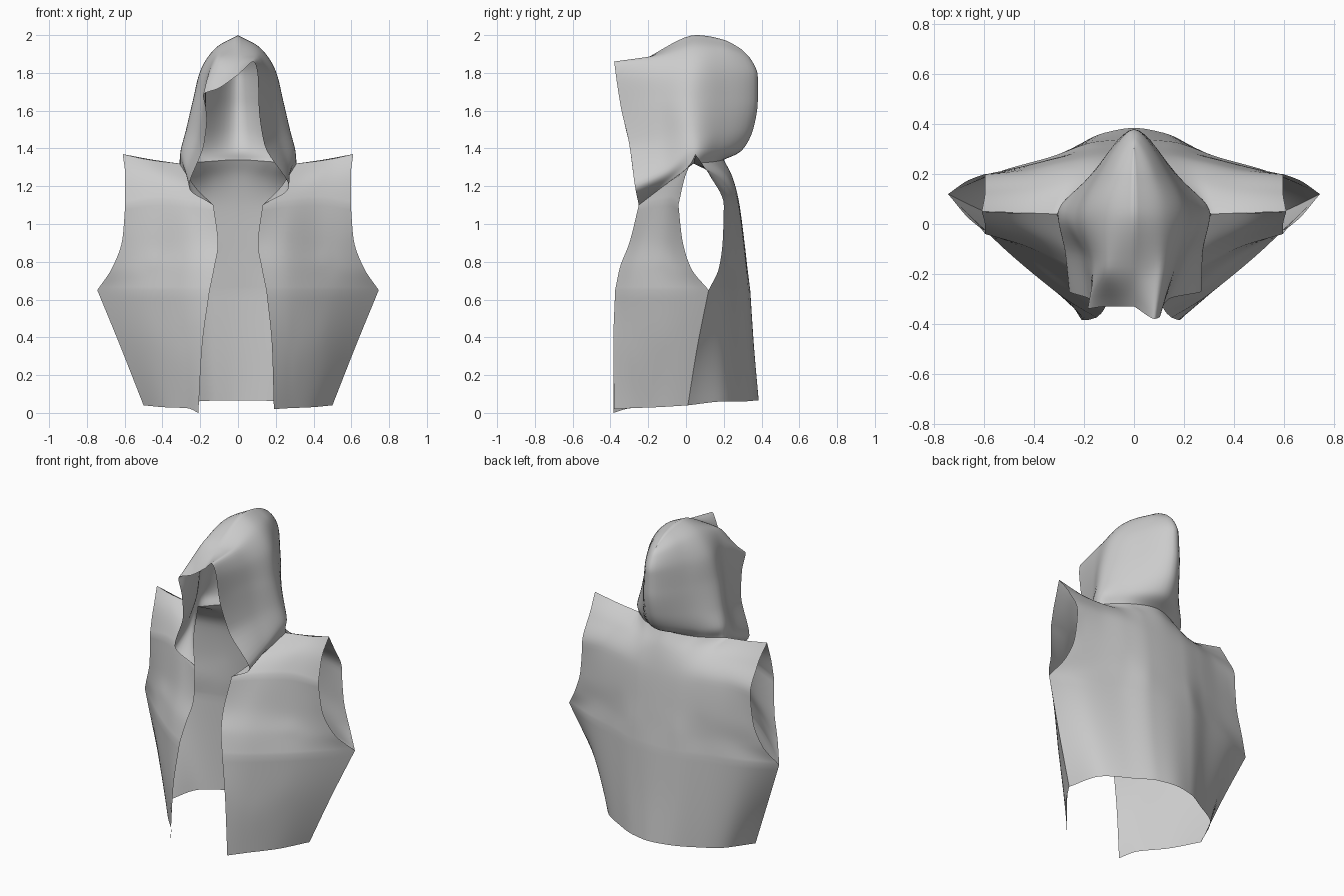
import bpy, bmesh

STEPS = 7


def smooth_line(pts, corners=()):
    """Monotone cubic through the points, no overshoot; breaks at corners."""
    if corners:
        k = corners[-1]
        return smooth_line(pts[:k + 1], corners[:-1])[:-1] + smooth_line(pts[k:])
    n = len(pts)
    cols = []
    for c in range(3):
        v = [p[c] for p in pts]
        d = [v[i + 1] - v[i] for i in range(n - 1)]
        m = [d[0]] + [2 * a * b / (a + b) if a * b > 0 else 0
                      for a, b in zip(d, d[1:])] + [d[-1]]
        out = []
        for i in range(n - 1):
            for s in range(STEPS):
                t = s / STEPS
                out.append((2*t**3 - 3*t**2 + 1) * v[i] + (t**3 - 2*t**2 + t) * m[i]
                           + (3*t**2 - 2*t**3) * v[i + 1] + (t**3 - t**2) * m[i + 1])
        cols.append(out + [v[-1]])
    return list(zip(*cols))


def cloth(name, rows, row_corners=None, col_corners=()):
    """Smooth cloth patch through a small grid of control points."""
    row_corners = row_corners or {}
    across = [smooth_line(r, row_corners.get(i, ())) for i, r in enumerate(rows)]
    lines = [smooth_line(col, col_corners) for col in zip(*across)]
    bm = bmesh.new()
    grid = [[bm.verts.new(p) for p in line] for line in lines]
    for a, b in zip(grid, grid[1:]):
        for j in range(len(a) - 1):
            bm.faces.new((a[j], b[j], b[j + 1], a[j + 1]))
    bmesh.ops.remove_doubles(bm, verts=bm.verts[:], dist=0.0005)
    bmesh.ops.recalc_face_normals(bm, faces=bm.faces[:])
    me = bpy.data.meshes.new(name)
    bm.to_mesh(me)
    bm.free()
    for p in me.polygons:
        p.use_smooth = True
    ob = bpy.data.objects.new(name, me)
    bpy.context.collection.objects.link(ob)
    return ob


def flip(row):
    return [(-x, y, z) for x, y, z in row]


# Front panels: rows from hem to shoulder, opening edge to side seam / armhole
front = [
    [(.19, -.38, .02), (.27, -.29, .025), (.39, -.155, .03), (.5, .01, .04)],
    [(.18, -.385, .35), (.27, -.31, .35), (.44, -.155, .35), (.622, .06, .35)],
    [(.15, -.375, .65), (.26, -.31, .65), (.48, -.135, .65), (.745, .12, .65)],
    [(.125, -.35, .77), (.25, -.285, .77), (.45, -.13, .77), (.665, .025, .77)],
    [(.105, -.3, .9), (.24, -.24, .9), (.43, -.11, .9), (.612, -.02, .92)],
    [(.13, -.25, 1.1), (.27, -.17, 1.12), (.43, -.09, 1.13), (.597, -.04, 1.1)],
    [(.23, -.12, 1.2), (.33, -.07, 1.23), (.46, -.03, 1.25), (.597, -.005, 1.25)],
    [(.31, .04, 1.32), (.4, .045, 1.33), (.5, .045, 1.345), (.61, .05, 1.37)],
]
cloth("front_panel_right", front, col_corners=(2, 5))
left = [flip(r) for r in front]
left[0][0] = (-.21, -.385, 0)       # left hem hangs slightly lower
left[1][0] = (-.19, -.385, .35)
cloth("front_panel_left", left, col_corners=(2, 5))

# Back panel: half rows from centre back to side seam / armhole
back = [
    [(0, .385, .065), (.12, .365, .065), (.26, .295, .06), (.42, .19, .06), (.5, .01, .04)],
    [(0, .36, .35), (.14, .345, .35), (.3, .28, .35), (.48, .2, .35), (.622, .06, .35)],
    [(0, .34, .65), (.15, .33, .65), (.33, .27, .65), (.54, .21, .65), (.745, .12, .65)],
    [(0, .325, .77), (.14, .32, .77), (.3, .27, .77), (.48, .22, .77), (.665, .175, .77)],
    [(0, .31, .9), (.13, .305, .9), (.29, .27, .9), (.45, .23, .9), (.612, .195, .92)],
    [(0, .28, 1.12), (.13, .275, 1.12), (.28, .25, 1.12), (.44, .215, 1.12), (.597, .2, 1.1)],
    [(0, .245, 1.25), (.13, .225, 1.25), (.27, .17, 1.25), (.43, .14, 1.25), (.597, .13, 1.25)],
    [(0, .2, 1.34), (.17, .15, 1.33), (.31, .04, 1.32), (.45, .045, 1.34), (.61, .05, 1.37)],
]
cloth("back_panel", [flip(r[:0:-1]) + r for r in back],
      row_corners={7: (2, 6)}, col_corners=(2,))

# Hood: half rows from the face opening round to centre back, neck to crest
hood = [
    [(.13, -.25, 1.1), (.23, -.12, 1.2), (.31, .04, 1.32), (.17, .15, 1.33), (0, .2, 1.34)],
    [(.27, -.27, 1.2), (.275, -.12, 1.27), (.305, .04, 1.38), (.19, .17, 1.39), (0, .29, 1.385)],
    [(.14, -.3, 1.42), (.21, -.13, 1.46), (.275, .03, 1.5), (.17, .2, 1.5), (0, .355, 1.5)],
    [(.11, -.345, 1.62), (.18, -.15, 1.65), (.24, .02, 1.65), (.15, .21, 1.65), (0, .38, 1.65)],
    [(.105, -.37, 1.78), (.16, -.16, 1.79), (.2, .03, 1.81), (.13, .21, 1.8), (0, .38, 1.78)],
    [(.08, -.38, 1.86), (.1, -.17, 1.89), (.115, .04, 1.935), (.08, .2, 1.92), (0, .345, 1.87)],
    [(0, -.33, 1.79), (0, -.17, 1.9), (0, .05, 2.0), (0, .2, 1.975), (0, .3, 1.92)],
]
# the left edge of the opening droops lower than the right
left_edge = [(-.13, -.25, 1.1), (-.26, -.27, 1.2), (-.18, -.3, 1.42), (-.165, -.33, 1.56),
             (-.185, -.34, 1.68), (-.1, -.33, 1.72), (0, -.33, 1.79)]
cloth("hood", [[e] + flip(r[1:]) + r[3::-1] for r, e in zip(hood, left_edge)],
      row_corners={0: (2, 6)})
